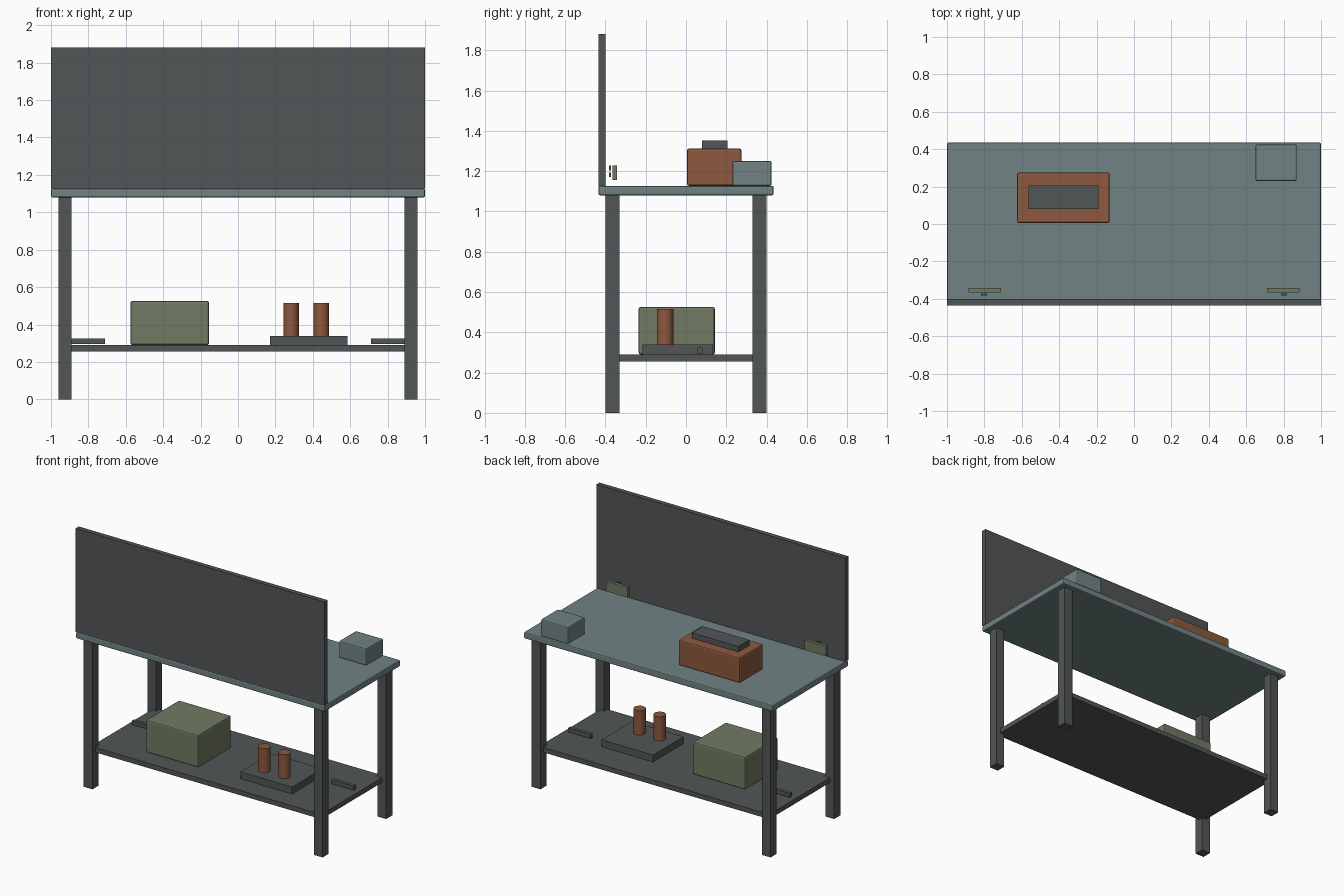
import bpy, bmesh
from mathutils import Vector

if "Cube" in bpy.data.objects:
    bpy.data.objects.remove(bpy.data.objects["Cube"], do_unlink=True)


def material(name, rgb):
    m = bpy.data.materials.new(name)
    m.use_nodes = True
    m.diffuse_color = (*rgb, 1)
    m.node_tree.nodes["Principled BSDF"].inputs["Base Color"].default_value = (*rgb, 1)
    return m


STEEL = material("dark steel", (0.084, 0.092, 0.093))
BLUE = material("blue grey", (0.165, 0.225, 0.23))
RUST = material("rust orange", (0.27, 0.098, 0.05))
OLIVE = material("olive green", (0.165, 0.195, 0.122))


def add(name, bm, mat):
    mesh = bpy.data.meshes.new(name)
    bm.to_mesh(mesh)
    bm.free()
    mesh.materials.append(mat)
    ob = bpy.data.objects.new(name, mesh)
    bpy.context.collection.objects.link(ob)
    return ob


def box(name, mat, x, y, z, bevel=0):
    """Box from its (min, max) extents on each axis."""
    bm = bmesh.new()
    bmesh.ops.create_cube(bm, size=1)
    for v in bm.verts:
        v.co = Vector([(a + b) / 2 + c * (b - a) for (a, b), c in zip((x, y, z), v.co)])
    ob = add(name, bm, mat)
    if bevel:
        mod = ob.modifiers.new("soft edges", "BEVEL")
        mod.width = bevel
        mod.segments = 2
    return ob


def cylinder(name, mat, x, y, z0, z1, radius):
    bm = bmesh.new()
    bmesh.ops.create_cone(bm, cap_ends=True, segments=32, radius1=radius,
                          radius2=radius, depth=z1 - z0)
    bmesh.ops.translate(bm, verts=bm.verts, vec=(x, y, (z0 + z1) / 2))
    for f in bm.faces:
        f.smooth = len(f.verts) == 4
    for e in bm.edges:
        e.smooth = all(f.smooth for f in e.link_faces)
    return add(name, bm, mat)


def span(side, a, b):
    """Extent mirrored to the given side."""
    return tuple(sorted((side * a, side * b)))


# Bench frame
TOP = 1.127
SHELF = 0.29
box("table_top", BLUE, (-1, 1), (-0.435, 0.435), (1.08, TOP), 0.008)
box("upright_panel", STEEL, (-1, 1), (-0.435, -0.4), (TOP, 1.88))
box("lower_shelf", STEEL, (-0.925, 0.925), (-0.365, 0.365), (0.255, SHELF))

for sx, side in ((1, "left"), (-1, "right")):
    for sy, end in ((-1, "front"), (1, "back")):
        box(f"{end}_{side}_leg", STEEL, span(sx, 0.89, 0.96), span(sy, 0.33, 0.4), (0, 1.08))
    # Small plates with clips by the panel, and bars on the shelf
    box(f"{side}_plate", OLIVE, span(sx, 0.712, 0.885), (-0.366, -0.343), (1.157, 1.229))
    for z in (1.17, 1.204):
        box(f"{side}_clip", STEEL, span(sx, 0.786, 0.818), (-0.381, -0.372), (z, z + 0.024))
    box(f"{side}_shelf_bar", STEEL, span(sx, 0.71, 0.89), (0.057, 0.082), (0.295, 0.325))

# Items on the table
box("machine_body", RUST, (-0.625, -0.13), (0.005, 0.275), (TOP, 1.312), 0.01)
box("machine_lid", STEEL, (-0.565, -0.19), (0.08, 0.205), (1.31, 1.352))
box("small_case", BLUE, (0.65, 0.87), (0.23, 0.425), (TOP, 1.25), 0.008)

# Items on the shelf
box("storage_crate", OLIVE, (-0.575, -0.155), (-0.235, 0.143), (SHELF, 0.526), 0.01)
box("canister_base", STEEL, (0.17, 0.585), (-0.215, 0.135), (SHELF, 0.34))
for x in (0.284, 0.446):
    cylinder("canister", RUST, x, -0.104, 0.34, 0.515, 0.041)
